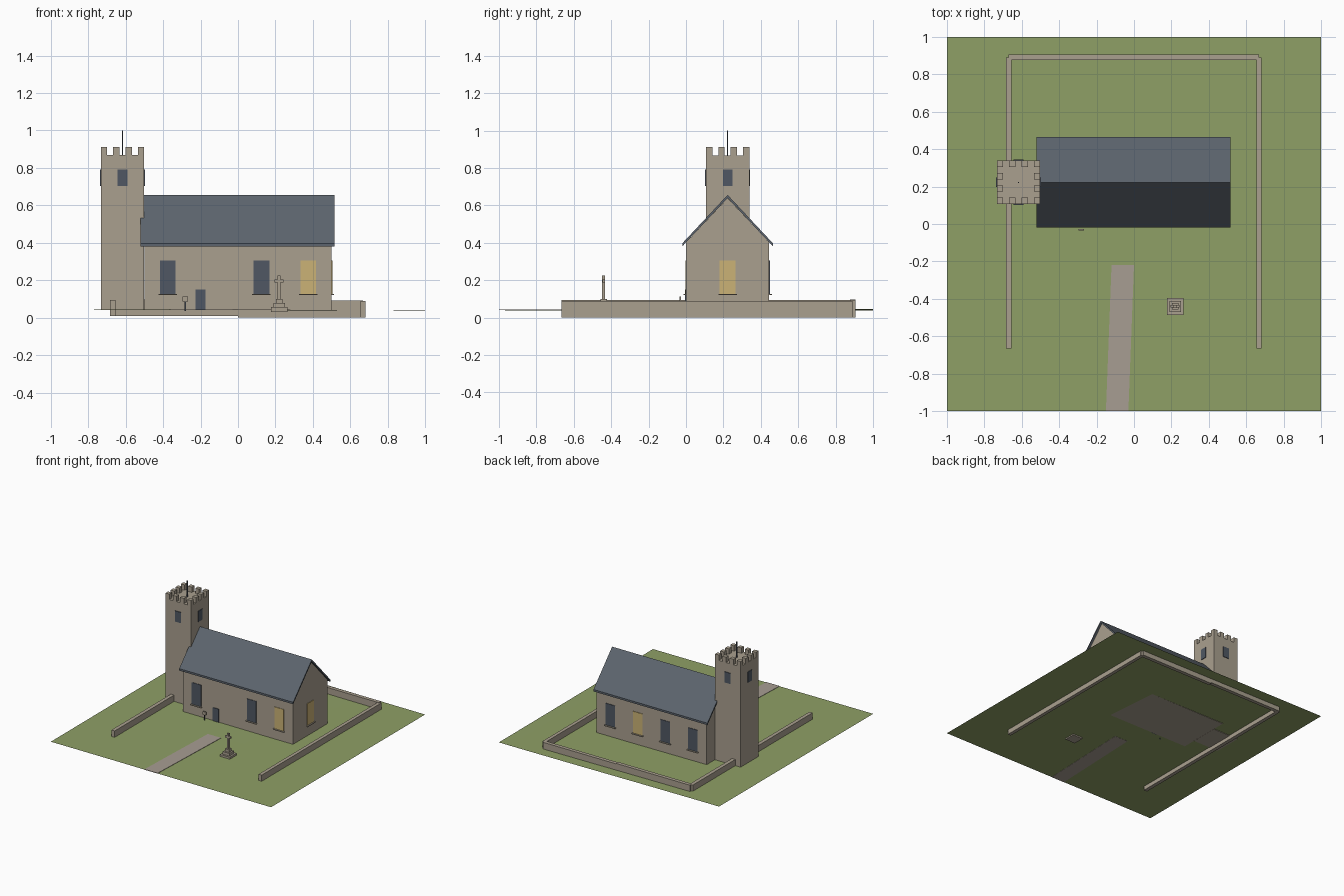
import bpy, bmesh, math
from mathutils import Vector

if "Cube" in bpy.data.objects:
    bpy.data.objects.remove(bpy.data.objects["Cube"], do_unlink=True)


def material(name, rgb):
    m = bpy.data.materials.new(name)
    m.use_nodes = True
    m.diffuse_color = (*rgb, 1)
    m.node_tree.nodes["Principled BSDF"].inputs["Base Color"].default_value = (*rgb, 1)
    return m


STONE = material("stone", (0.40, 0.35, 0.275))
GRASS = material("grass", (0.275, 0.35, 0.133))
SLATE = material("slate", (0.109, 0.13, 0.156))
GLASS = material("dark_glass", (0.08, 0.097, 0.125))
GLOW = material("lit_glass", (0.60, 0.45, 0.18))
GRAVEL = material("gravel", (0.39, 0.34, 0.29))


def finish(name, bm, mat):
    bmesh.ops.recalc_face_normals(bm, faces=bm.faces)
    mesh = bpy.data.meshes.new(name)
    bm.to_mesh(mesh)
    bm.free()
    mesh.materials.append(mat)
    ob = bpy.data.objects.new(name, mesh)
    bpy.context.collection.objects.link(ob)
    return ob


def add_box(bm, x0, x1, y0, y1, z0, z1):
    geom = bmesh.ops.create_cube(bm, size=1)["verts"]
    bmesh.ops.scale(bm, vec=(x1 - x0, y1 - y0, z1 - z0), verts=geom)
    bmesh.ops.translate(bm, vec=((x0 + x1) / 2, (y0 + y1) / 2, (z0 + z1) / 2), verts=geom)


def box(name, mat, *bounds):
    bm = bmesh.new()
    add_box(bm, *bounds)
    return finish(name, bm, mat)


def prism(name, mat, points, offset):
    """Closed solid made by sweeping a flat outline along an offset."""
    bm = bmesh.new()
    face = bm.faces.new([bm.verts.new(p) for p in points])
    new = bmesh.ops.extrude_face_region(bm, geom=[face])["geom"]
    verts = [g for g in new if isinstance(g, bmesh.types.BMVert)]
    bmesh.ops.translate(bm, vec=offset, verts=verts)
    return finish(name, bm, mat)


def wall_plate(name, mat, centre, normal, width, z0, z1, depth=0.005):
    """Thin upright plate standing on a wall that faces along the normal."""
    c, n = Vector(centre), Vector(normal)
    side = Vector((-n.y, n.x)) * width / 2
    a, b = c - side - n * 0.005, c + side + n * depth
    return box(name, mat, min(a.x, b.x), max(a.x, b.x), min(a.y, b.y), max(a.y, b.y), z0, z1)


# Gently tilted churchyard
bm = bmesh.new()
bmesh.ops.create_grid(bm, x_segments=20, y_segments=20, size=1)
for v in bm.verts:
    v.co.z = 0.041 - 0.004 * math.sin(v.co.x * math.pi / 2) * (0.7 + 0.3 * v.co.y)
ground = finish("ground", bm, GRASS)
if ground.data.polygons[0].normal.z < 0:
    ground.data.flip_normals()

# Path
prism("path", GRAVEL, [(-0.15, -1, 0.04), (-0.03, -1, 0.04),
                       (0, -0.22, 0.04), (-0.12, -0.22, 0.04)], (0, 0, 0.004))

# Nave with gables
MID = 0.2225
prism("nave", STONE, [(-0.5, 0, 0.04), (-0.5, 0.445, 0.04), (-0.5, 0.445, 0.402),
                      (-0.5, MID, 0.639), (-0.5, 0, 0.402)], (1, 0, 0))

# Pitched roof with overhang
eave, ridge, thick = 0.381, 0.64, 0.016
prism("roof", SLATE, [(-0.52, -0.02, eave), (-0.52, MID, ridge), (-0.52, 0.465, eave),
                      (-0.52, 0.465, eave + thick), (-0.52, MID, ridge + thick),
                      (-0.52, -0.02, eave + thick)], (1.035, 0, 0))


# Nave windows with sills
def nave_window(name, mat, centre, normal):
    wall_plate(name, mat, centre, normal, 0.085, 0.126, 0.305, 0.004)
    wall_plate(name + "_sill", STONE, centre, normal, 0.098, 0.12, 0.127, 0.014)


for i, x in enumerate((-0.375, -0.125, 0.125, 0.375)):
    if i != 1:
        nave_window(f"front_window_{i}", GLOW if i == 3 else GLASS, (x, 0), (0, -1))
    nave_window(f"back_window_{i}", GLOW if i == 2 else GLASS, (x, 0.445), (0, 1))
nave_window("gable_window", GLOW, (0.5, MID), (1, 0))
wall_plate("door", GLASS, (-0.2, 0), (0, -1), 0.055, 0.04, 0.15)

# Tower with battlements
TX, TY, HALF = -0.617, MID, 0.116
bm = bmesh.new()
add_box(bm, TX - HALF, TX + HALF, TY - HALF, TY + HALF, 0.04, 0.868)
merlon = 0.034
step = (2 * HALF - merlon) / 3
for i in range(4):
    for j in range(4):
        if i in (0, 3) or j in (0, 3):
            x, y = TX - HALF + i * step, TY - HALF + j * step
            add_box(bm, x, x + merlon, y, y + merlon, 0.868, 0.912)
finish("tower", bm, STONE)

for side, n in (("front", (0, -1)), ("back", (0, 1)), ("left", (1, 0)), ("right", (-1, 0))):
    c = (TX + n[0] * HALF, TY + n[1] * HALF)
    wall_plate("tower_window_" + side, GLASS, c, n, 0.052, 0.704, 0.792)

box("flagpole", GLASS, TX - 0.003, TX + 0.003, TY - 0.003, TY + 0.003, 0.86, 1.0)

# Boundary walls
box("right_yard_wall", STONE, -0.685, -0.655, -0.665, 0.89, 0.01, 0.095)
box("left_yard_wall", STONE, 0.653, 0.681, -0.665, 0.89, 0, 0.09)
box("back_yard_wall_right", STONE, -0.67, 0, 0.876, 0.906, 0.008, 0.096)
box("back_yard_wall_left", STONE, 0, 0.667, 0.876, 0.906, 0, 0.092)

# Stepped stone cross
CX, CY = 0.22, -0.44
bm = bmesh.new()
for half, z0, z1 in ((0.045, 0.03, 0.056), (0.03, 0.056, 0.078),
                     (0.018, 0.078, 0.1), (0.008, 0.1, 0.225)):
    add_box(bm, CX - half, CX + half, CY - half, CY + half, z0, z1)
add_box(bm, CX - 0.024, CX + 0.024, CY - 0.007, CY + 0.007, 0.187, 0.203)
finish("stone_cross", bm, STONE)

# Notice board
box("notice_post", GLASS, -0.285, -0.279, -0.033, -0.027, 0.035, 0.088)
box("notice_board", STONE, -0.296, -0.268, -0.035, -0.027, 0.086, 0.112)
